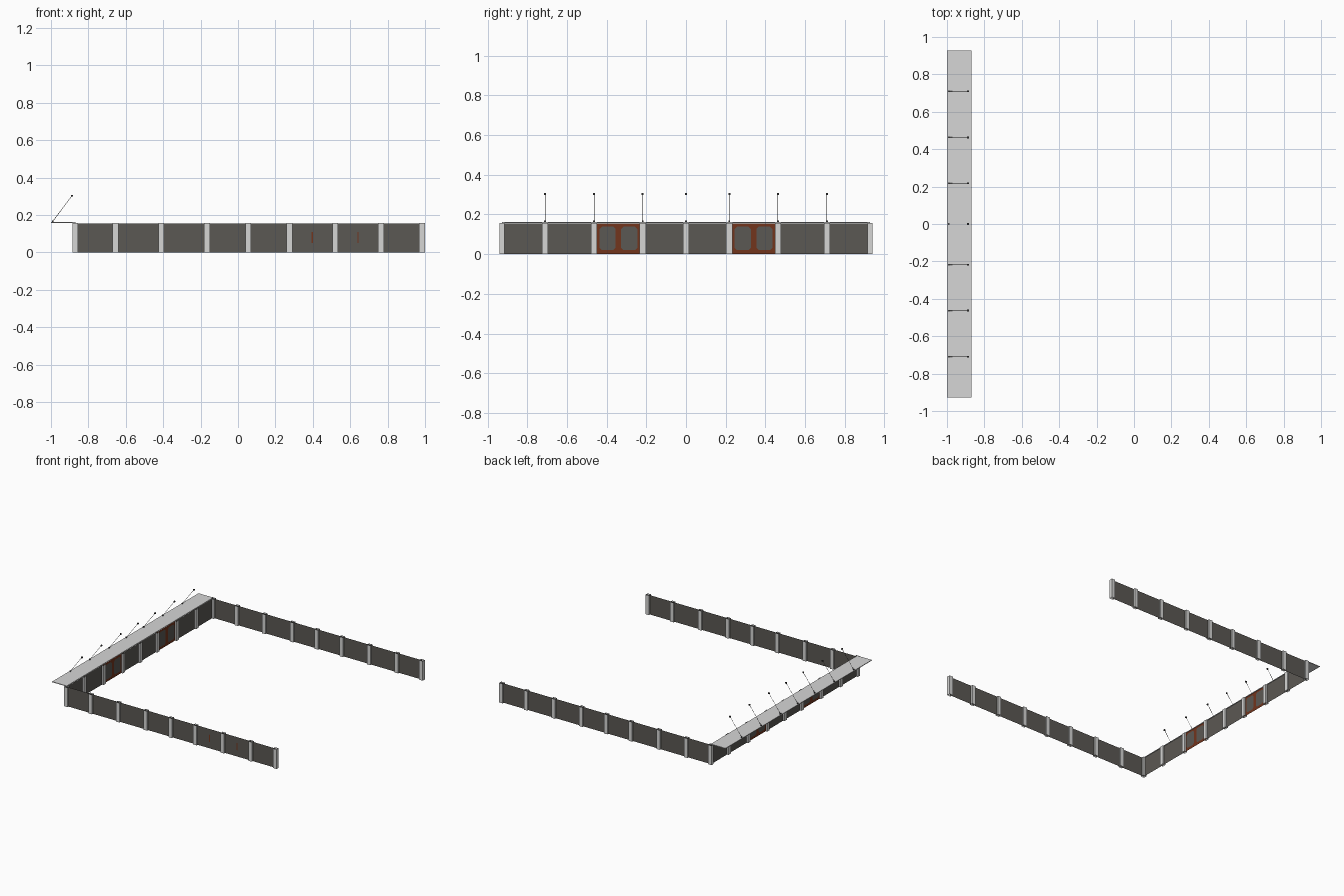
import bpy, bmesh
from mathutils import Vector

if "Cube" in bpy.data.objects:
    bpy.data.objects.remove(bpy.data.objects["Cube"])


def material(name, r, g, b):
    m = bpy.data.materials.new(name)
    m.diffuse_color = (r, g, b, 1)
    m.use_nodes = True
    m.node_tree.nodes["Principled BSDF"].inputs["Base Color"].default_value = m.diffuse_color
    return m


STEEL = material("light_grey_steel", 0.67, 0.67, 0.66)
PANEL = material("dark_grey_panel", 0.105, 0.098, 0.087)
RUST = material("rust_orange", 0.17, 0.035, 0.012)
ROOF = material("canopy_grey", 0.67, 0.67, 0.67)
BLACK = material("dark_metal", 0.06, 0.06, 0.06)

H = 0.157                                   # wall height
WX, WY = -0.872, 0.927                      # wall planes
POST_W, POST_D = 0.031, 0.026
XS = [-0.87, -0.655, -0.41, -0.165, 0.055, 0.275, 0.52, 0.765, 0.984]
YS = [-WY, -0.71, -0.463, -0.218, 0.0, 0.218, 0.463, 0.71, WY]


def finish(name, bm, mat):
    me = bpy.data.meshes.new(name)
    bm.to_mesh(me)
    bm.free()
    me.materials.append(mat)
    ob = bpy.data.objects.new(name, me)
    bpy.context.collection.objects.link(ob)
    return ob


def sheet(bm, a, b, z0, z1):
    """Upright sheet of no thickness between two plan points."""
    bm.faces.new([bm.verts.new((*p, z)) for p, z in
                  ((a, z0), (b, z0), (b, z1), (a, z1))])


def box(bm, lo, hi):
    lo, hi = Vector(lo), Vector(hi)
    vs = bmesh.ops.create_cube(bm, size=1)["verts"]
    bmesh.ops.scale(bm, vec=hi - lo, verts=vs)
    bmesh.ops.translate(bm, vec=(lo + hi) / 2, verts=vs)


def leaf(bm, x, y0, y1, z0, z1, c):
    """Gate leaf face with clipped corners."""
    pts = ((y0 + c, z0), (y1 - c, z0), (y1, z0 + c), (y1, z1 - c),
           (y1 - c, z1), (y0 + c, z1), (y0, z1 - c), (y0, z0 + c))
    bm.faces.new([bm.verts.new((x, y, z)) for y, z in pts])


def tube_post(bm, x, y, along_x):
    """Open-ended rectangular post with its sides joined."""
    u, v = (POST_W / 2, POST_D / 2) if along_x else (POST_D / 2, POST_W / 2)
    plan = [(x - u, y - v), (x + u, y - v), (x + u, y + v), (x - u, y + v)]
    rings = [[bm.verts.new((*p, z)) for p in plan] for z in (0, H)]
    for i in range(4):
        j = (i + 1) % 4
        bm.faces.new((rings[0][i], rings[0][j], rings[1][j], rings[1][i]))


# Long side walls: posts and infill panels
for side, name in ((-1, "front"), (1, "back")):
    bm = bmesh.new()
    for x in XS:
        tube_post(bm, x, side * WY, True)
    finish(name + "_wall_posts", bm, STEEL)
    bm = bmesh.new()
    for a, b in zip(XS, XS[1:]):
        sheet(bm, (a, side * WY), (b, side * WY), 0, H - 0.002)
    finish(name + "_wall_panels", bm, PANEL)

# Narrow rust strips mid-bay on the front wall
bm = bmesh.new()
for x in (0.397, 0.642):
    sheet(bm, (x - 0.003, -WY - 0.0015), (x + 0.003, -WY - 0.0015), 0.05, 0.11)
finish("front_wall_strips", bm, RUST)

# End wall: posts, panels and two gate bays
GATES = (2, 5)
bm = bmesh.new()
for y in YS[1:-1]:
    tube_post(bm, WX, y, False)
finish("end_wall_posts", bm, STEEL)

panels, frames, leaves = (bmesh.new() for _ in range(3))
for i, (a, b) in enumerate(zip(YS, YS[1:])):
    sheet(frames if i in GATES else panels, (WX, a), (WX, b), 0, H - 0.002)
    if i in GATES:
        mid = (a + b) / 2
        lo, hi = a + POST_W / 2, b - POST_W / 2
        # dark leaves on both faces, leaving the rust frame showing
        for y0, y1 in ((lo + 0.012, mid - 0.014), (mid + 0.014, hi - 0.012)):
            for x in (WX - 0.0018, WX + 0.0018):
                leaf(leaves, x, y0, y1, 0.02, H - 0.018, 0.012)
finish("end_wall_panels", panels, PANEL)
finish("gate_frames", frames, RUST)
finish("gate_leaves", leaves, PANEL)

# Canopy outside the end wall
bm = bmesh.new()
box(bm, (-1.0, -0.928, 0.157), (-0.87, 0.928, 0.162))
finish("canopy", bm, ROOF)

# Leaning stay rods with end fittings
rods, knobs = bmesh.new(), bmesh.new()
for y in YS[1:-1]:
    a, b = Vector((-0.991, y, 0.165)), Vector((-0.888, y, 0.303))
    rot = (b - a).to_track_quat('Z', 'Y').to_matrix().to_4x4()
    rot.translation = (a + b) / 2
    bmesh.ops.create_cone(rods, segments=6, radius1=0.0012, radius2=0.0012,
                          depth=(b - a).length, cap_ends=True, matrix=rot)
    for p, s in ((a, 0.0045), (b, 0.005)):
        box(knobs, p - Vector((s, s, s)), p + Vector((s, s, s)))
finish("stay_rods", rods, BLACK)
finish("stay_fittings", knobs, BLACK)
